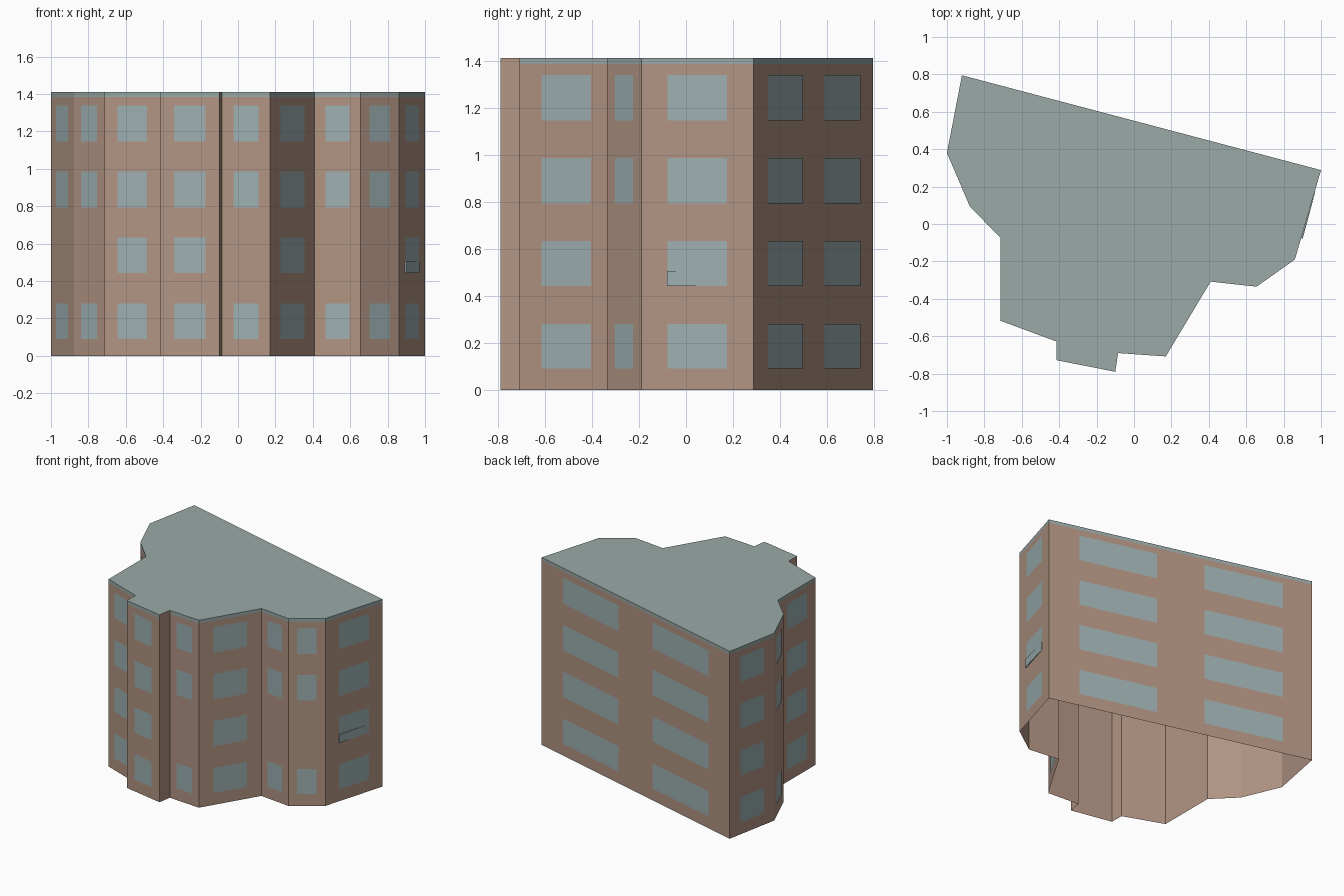
import bpy, bmesh
from mathutils import Vector

if "Cube" in bpy.data.objects:
    bpy.data.objects.remove(bpy.data.objects["Cube"])

H, BAND = 1.41, 1.385
# Building outline, counterclockwise from the back left corner
OUTLINE = [(-0.92, 0.795), (-1.0, 0.38), (-0.877, 0.092), (-0.715, -0.072),
           (-0.715, -0.517), (-0.415, -0.628), (-0.415, -0.728), (-0.10, -0.79),
           (-0.085, -0.69), (0.17, -0.708), (0.41, -0.308), (0.655, -0.335),
           (0.86, -0.19), (1.0, 0.288)]
N = len(OUTLINE)
ROWS = [(0.09, 0.28), (0.442, 0.633), (0.793, 0.985), (1.145, 1.338)]
BACK, RIGHT = 13, 12            # wall numbers
NO_SECOND_ROW = {1, 2, 8, 10, 11}


def material(name, rgb):
    m = bpy.data.materials.new(name)
    m.diffuse_color = (*rgb, 1)
    m.use_nodes = True
    m.node_tree.nodes["Principled BSDF"].inputs["Base Color"].default_value = m.diffuse_color
    return m


WALL = material("brick tan", (0.44, 0.295, 0.225))
ROOF = material("roof grey green", (0.32, 0.40, 0.39))
GLASS = material("window blue grey", (0.34, 0.43, 0.44))


def build(name, mat, polys):
    bm = bmesh.new()
    for p in polys:
        bm.faces.new([bm.verts.new(v) for v in p])
    bmesh.ops.remove_doubles(bm, verts=bm.verts, dist=1e-5)
    me = bpy.data.meshes.new(name)
    bm.to_mesh(me)
    bm.free()
    me.materials.append(mat)
    ob = bpy.data.objects.new(name, me)
    bpy.context.collection.objects.link(ob)
    return ob


def wall(i):
    a, b = Vector((*OUTLINE[i], 0)), Vector((*OUTLINE[(i + 1) % N], 0))
    d = b - a
    return a, d, Vector((d.y, -d.x, 0)).normalized()


def panel(i, f0, f1, z0, z1, off0=0.0, off1=0.0):
    """Upright rectangle on wall i between two fractions of its length."""
    a, d, n = wall(i)
    p, q = a + d * f0 + n * off0, a + d * f1 + n * off1
    return [(p.x, p.y, z0), (q.x, q.y, z0), (q.x, q.y, z1), (p.x, p.y, z1)]


# Walls, open at the bottom; the short returns have no roof band
walls, bands, windows = [], [], []
for i in range(N):
    short = wall(i)[1].length < 0.15
    walls.append(panel(i, 0, 1, 0, H if short else BAND))
    if short:
        continue
    bands.append(panel(i, 0, 1, BAND, H))
    spans = [(0.115, 0.41), (0.59, 0.89)] if i == BACK else [(0.235, 0.765)]
    for r, (z0, z1) in enumerate(ROWS):
        if r == 1 and i in NO_SECOND_ROW:
            continue
        windows += [panel(i, f0, f1, z0, z1, 0.002, 0.002) for f0, f1 in spans]

build("walls", WALL, walls)
build("windows", GLASS, windows)

# Flat roof with its edge band
build("roof", ROOF, bands + [[(x, y, H) for x, y in OUTLINE]])

# Slightly tilted lower pane on the right wall
front = panel(RIGHT, 0.235, 0.765, 0.442, 0.505, 0.009, 0.003)
back = panel(RIGHT, 0.235, 0.765, 0.442, 0.505, 0.001, 0.001)
sides = [[front[k], back[k], back[(k + 1) % 4], front[(k + 1) % 4]] for k in range(4)]
build("tilted_pane", GLASS, [front, back[::-1]] + sides)
